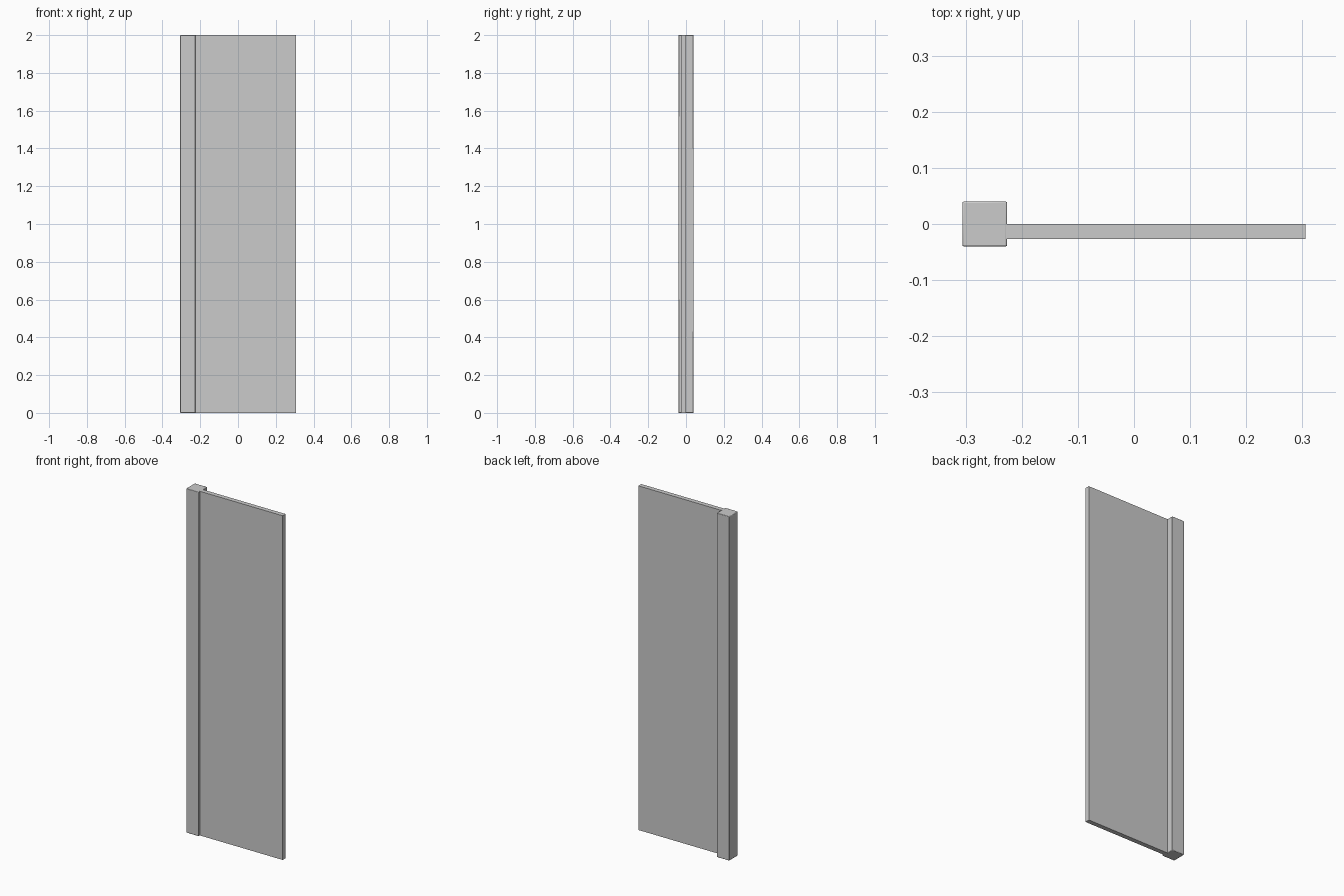
import bpy

if "Cube" in bpy.data.objects:
    bpy.data.objects.remove(bpy.data.objects["Cube"])


def box(name, lo, hi, bevel=0.0):
    """Add a box between two corners, optionally with softened edges."""
    centre = [(a + b) / 2 for a, b in zip(lo, hi)]
    size = [b - a for a, b in zip(lo, hi)]
    bpy.ops.mesh.primitive_cube_add(size=1, location=centre)
    obj = bpy.context.object
    obj.name = name
    obj.scale = size
    bpy.ops.object.transform_apply(location=False, rotation=False, scale=True)
    if bevel:
        mod = obj.modifiers.new("soft_edges", "BEVEL")
        mod.width = bevel
        mod.segments = 2
        bpy.ops.object.shade_smooth_by_angle()
    return obj


# Square upright post with softened edges
box("post", (-0.306, -0.04, 0), (-0.226, 0.04, 2), bevel=0.003)

# Thin flat panel set against the post, its back face on the centre line
box("panel", (-0.228, -0.027, 0), (0.306, 0.0, 2))
